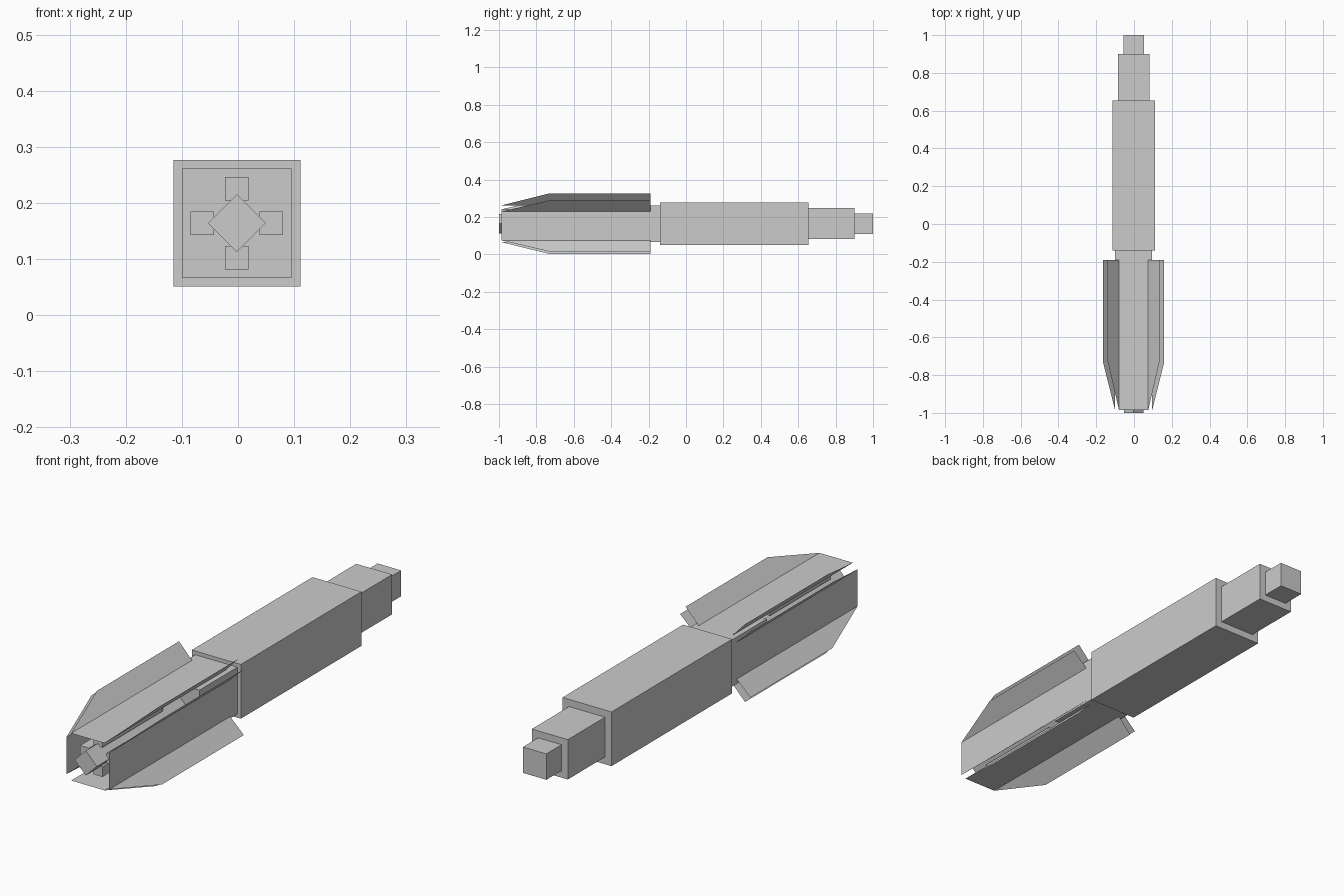
import bpy
import bmesh
from math import radians
from mathutils import Matrix, Vector

if "Cube" in bpy.data.objects:
    bpy.data.objects.remove(bpy.data.objects["Cube"], do_unlink=True)

AXIS = Vector((-0.002, 0, 0.164))  # long axis of the model

grey = bpy.data.materials.new("plain_grey")
grey.use_nodes = True
grey.diffuse_color = (0.6, 0.6, 0.6, 1)
grey.node_tree.nodes["Principled BSDF"].inputs["Base Color"].default_value = grey.diffuse_color


def add_object(name, bm):
    mesh = bpy.data.meshes.new(name)
    bm.to_mesh(mesh)
    bm.free()
    mesh.materials.append(grey)
    obj = bpy.data.objects.new(name, mesh)
    bpy.context.collection.objects.link(obj)
    return obj


def square_bar(name, half, y0, y1, offset=(0, 0), roll=0):
    """Square bar along y, offset from the axis in x and z."""
    bm = bmesh.new()
    bmesh.ops.create_cube(bm, size=1)
    place = (Matrix.Translation(AXIS + Vector((offset[0], (y0 + y1) / 2, offset[1])))
             @ Matrix.Rotation(radians(roll), 4, 'Y')
             @ Matrix.Diagonal((2 * half, y1 - y0, 2 * half, 1)))
    bmesh.ops.transform(bm, matrix=place, verts=bm.verts)
    add_object(name, bm)


def folded_panel(name, angle, shift=(0, 0, 0)):
    """Thin sheet with a flat centre and two flared, tapered wings."""
    front, shoulder, back = -0.986, -0.73, -0.19
    half, height, tip_x, tip_z = 0.077, 0.0985, 0.137, 0.162
    bm = bmesh.new()
    edges = []
    for side in (-1, 1):
        base_front = bm.verts.new((side * half, front, height))
        base_back = bm.verts.new((side * half, back, height))
        tip_front = bm.verts.new((side * tip_x, shoulder, tip_z))
        tip_back = bm.verts.new((side * tip_x, back, tip_z))
        wing = [base_front, tip_front, tip_back, base_back]
        bm.faces.new(wing if side > 0 else wing[::-1])
        edges.append((base_front, base_back))
    (lf, lb), (rf, rb) = edges
    bm.faces.new((lf, rf, rb, lb))
    place = Matrix.Translation(AXIS + Vector(shift)) @ Matrix.Rotation(radians(angle), 4, 'Y')
    bmesh.ops.transform(bm, matrix=place, verts=bm.verts)
    add_object(name, bm)


# Stepped body
square_bar("main_body", 0.113, -0.14, 0.655)
square_bar("rear_step", 0.083, 0.655, 0.9)
square_bar("tail_block", 0.054, 0.9, 1.0)
square_bar("collar", 0.0975, -0.39, -0.14)

# Core bar turned on its corner, with four short rods around it
square_bar("core_bar", 0.0365, -1.0, -0.39, roll=45)
for name, x, z in (("top", 0, 1), ("bottom", 0, -1), ("left", 1, 0), ("right", -1, 0)):
    square_bar(name + "_rod", 0.021, -0.92, -0.52, (x * 0.0615, z * 0.0615))

# Four folded panels around the front
folded_panel("top_panel", 0)
folded_panel("left_panel", 90, (0, 0, -0.012))
folded_panel("bottom_panel", 180)
folded_panel("right_panel", 270)
